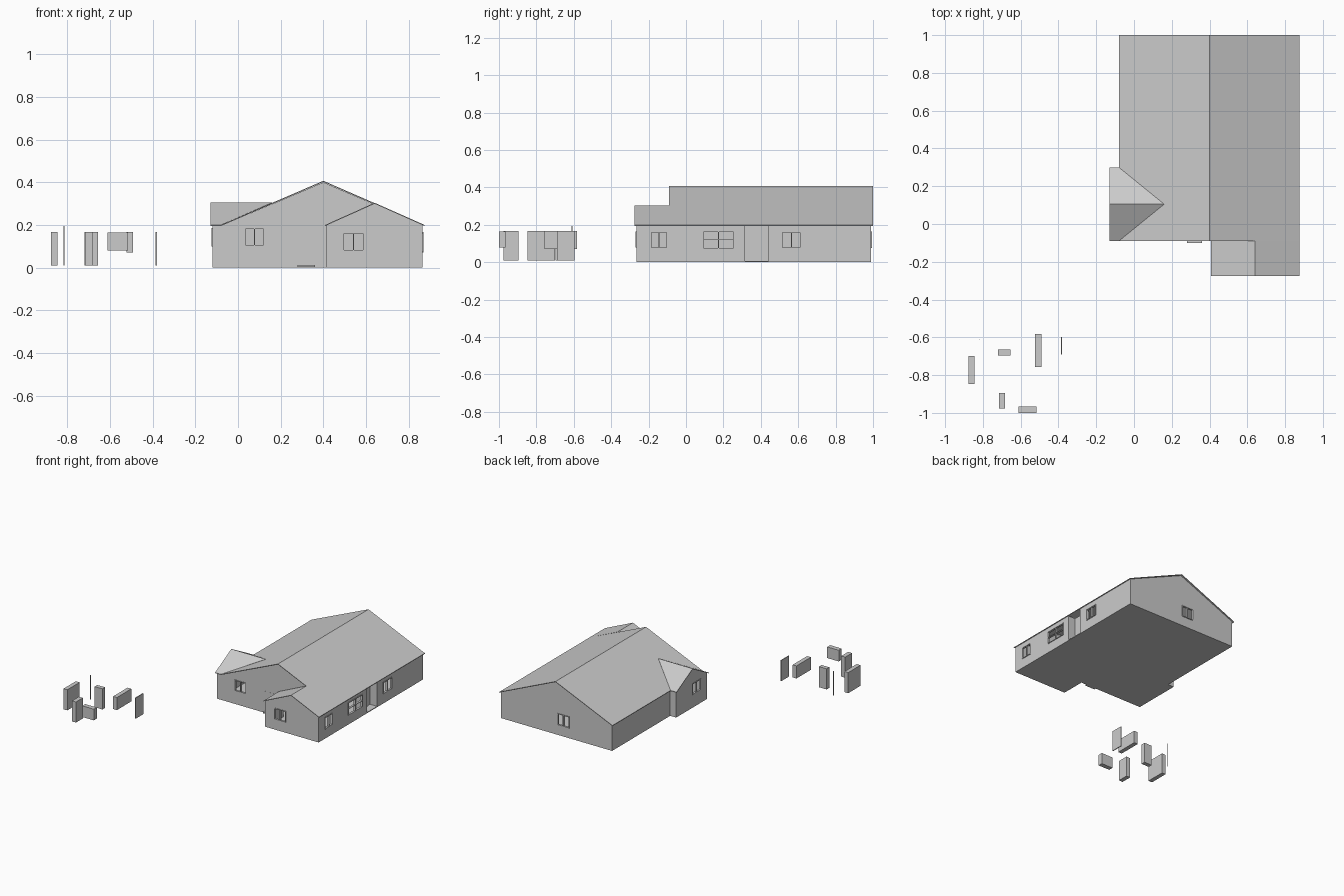
import bpy, bmesh
from mathutils import Vector

if "Cube" in bpy.data.objects:
    bpy.data.objects.remove(bpy.data.objects["Cube"])


def finish(name, bm):
    bmesh.ops.recalc_face_normals(bm, faces=bm.faces)
    me = bpy.data.meshes.new(name)
    bm.to_mesh(me)
    bm.free()
    ob = bpy.data.objects.new(name, me)
    bpy.context.collection.objects.link(ob)
    return ob


def prism(name, pts, step):
    # extrude a planar outline along a vector
    bm = bmesh.new()
    f = bm.faces.new([bm.verts.new(p) for p in pts])
    g = bmesh.ops.extrude_face_region(bm, geom=[f])["geom"]
    bmesh.ops.translate(bm, vec=Vector(step),
                        verts=[v for v in g if isinstance(v, bmesh.types.BMVert)])
    return finish(name, bm)


def box(name, x, y, z):
    return prism(name, [(x[0], y[0], z[0]), (x[1], y[0], z[0]),
                        (x[1], y[1], z[0]), (x[0], y[1], z[0])], (0, 0, z[1] - z[0]))


def inset(poly, t):
    # shrink a right-angled counterclockwise outline by t
    out = []
    for i, p in enumerate(poly):
        p = Vector(p)
        a = (p - Vector(poly[i - 1])).normalized()
        b = (Vector(poly[(i + 1) % len(poly)]) - p).normalized()
        out.append(p + t * (Vector((-a.y, a.x)) + Vector((-b.y, b.x))))
    return out


def cut(target, cutter):
    m = target.modifiers.new("cut", "BOOLEAN")
    m.object, m.operation, m.solver = cutter, "DIFFERENCE", "EXACT"
    cutter.hide_render = True
    bpy.context.view_layer.objects.active = target
    bpy.ops.object.modifier_apply(modifier=m.name)
    bpy.data.objects.remove(cutter)


# Hollow outer walls with floor and entrance recess
plan = [(-.12, -.08), (.415, -.08), (.415, -.265), (.865, -.265), (.865, .315), (.805, .315),
        (.805, .44), (.865, .44), (.865, .99), (-.07, .99), (-.07, .29), (-.12, .29)]
walls = prism("walls", [(x, y, 0) for x, y in plan], (0, 0, .2))
cut(walls, prism("room_cutter", [(p.x, p.y, .005) for p in inset(plan, .015)], (0, 0, .4)))


def window(name, axis, at, side, span, z, crossbar=False):
    # opening plus frame; axis is the wall normal, side its outward sign
    def bar(n, s, zz, d):
        rng = [sorted((at + d[0] * side, at + d[1] * side)), s]
        x, y = rng if axis == "x" else rng[::-1]
        return box(n, x, y, zz)
    cut(walls, bar("opening_cutter", span, z, (-.03, .02)))
    w, d, mid = .005, (-.012, .004), sum(span) / 2
    bars = [(span, (z[0], z[0] + w)), (span, (z[1] - w, z[1])),
            ((span[0], span[0] + w), z), ((span[1] - w, span[1]), z), ((mid - .003, mid + .003), z)]
    if crossbar:
        bars.append((span, (.118, .122)))
    for i, (s, zz) in enumerate(bars):
        bar(f"{name}_frame_{i}", s, zz, d)


window("front_window", "y", -.08, -1, (.03, .125), (.1, .185))
window("wing_window", "y", -.265, -1, (.492, .59), (.078, .165))
window("back_window", "y", .99, 1, (.29, .39), (.075, .165))
window("right_window_a", "x", .865, 1, (-.19, -.098), (.073, .163))
window("right_window_b", "x", .865, 1, (.088, .26), (.07, .168), True)
window("right_window_c", "x", .865, 1, (.512, .615), (.073, .163))
window("left_window", "x", -.12, -1, (-.005, .095), (.1, .185))

# Doors and steps
box("entrance_floor", (.805, .865), (.315, .44), (0, .006))
box("entrance_door", (.804, .808), (.335, .42), (.006, .165))
box("side_door", (.28, .36), (-.081, -.076), (.01, .165))
box("side_step", (.28, .36), (-.10, -.08), (.004, .012))

# Gable walls
for n, y, s, a, b, c in (("front_gable", -.08, .01, (-.07, .2), (.865, .2), (.4, .4)),
                         ("back_gable", .99, -.01, (-.07, .2), (.865, .2), (.4, .4)),
                         ("wing_gable", -.265, .01, (.415, .2), (.865, .2), (.64, .3))):
    prism(n, [(p[0], y, p[1]) for p in (a, b, c)], (0, s, 0))
prism("side_gable", [(-.12, -.08, .2), (-.12, .29, .2), (-.12, .105, .299)], (.01, 0, 0))

# Main and wing roofs as bent slabs
T = .005
for n, prof, y0, y1 in (("main_roof", [(-.08, .2), (.4, .407), (.875, .2)], -.09, 1.0),
                        ("wing_roof", [(.408, .2), (.64, .304), (.875, .2)], -.275, -.09)):
    outline = prof + [(x, z - T) for x, z in reversed(prof)]
    prism(n, [(x, y0, z) for x, z in outline], (0, y1 - y0, 0))

# Side gable roof running into the main slope
for n, y in (("side_roof_front", -.09), ("side_roof_back", .30)):
    prism(n, [(-.13, y, .2), (-.08, y, .2), (.16, .105, .305), (-.13, .105, .305)], (0, 0, -T))

# Loose door and window blocks standing beside the house
for n, x, y, z in (("loose_wide_door", (-.877, -.845), (-.848, -.70), (.01, .167)),
                   ("loose_pole", (-.818, -.814), (-.612, -.608), (.01, .195)),
                   ("loose_door_a", (-.72, -.655), (-.697, -.665), (.01, .167)),
                   ("loose_wide_window", (-.523, -.491), (-.757, -.583), (.072, .168)),
                   ("loose_thin_door", (-.386, -.380), (-.69, -.597), (.01, .168)),
                   ("loose_door_b", (-.715, -.682), (-.977, -.895), (.01, .167)),
                   ("loose_window", (-.612, -.515), (-1.0, -.965), (.08, .165))):
    box(n, x, y, z)
